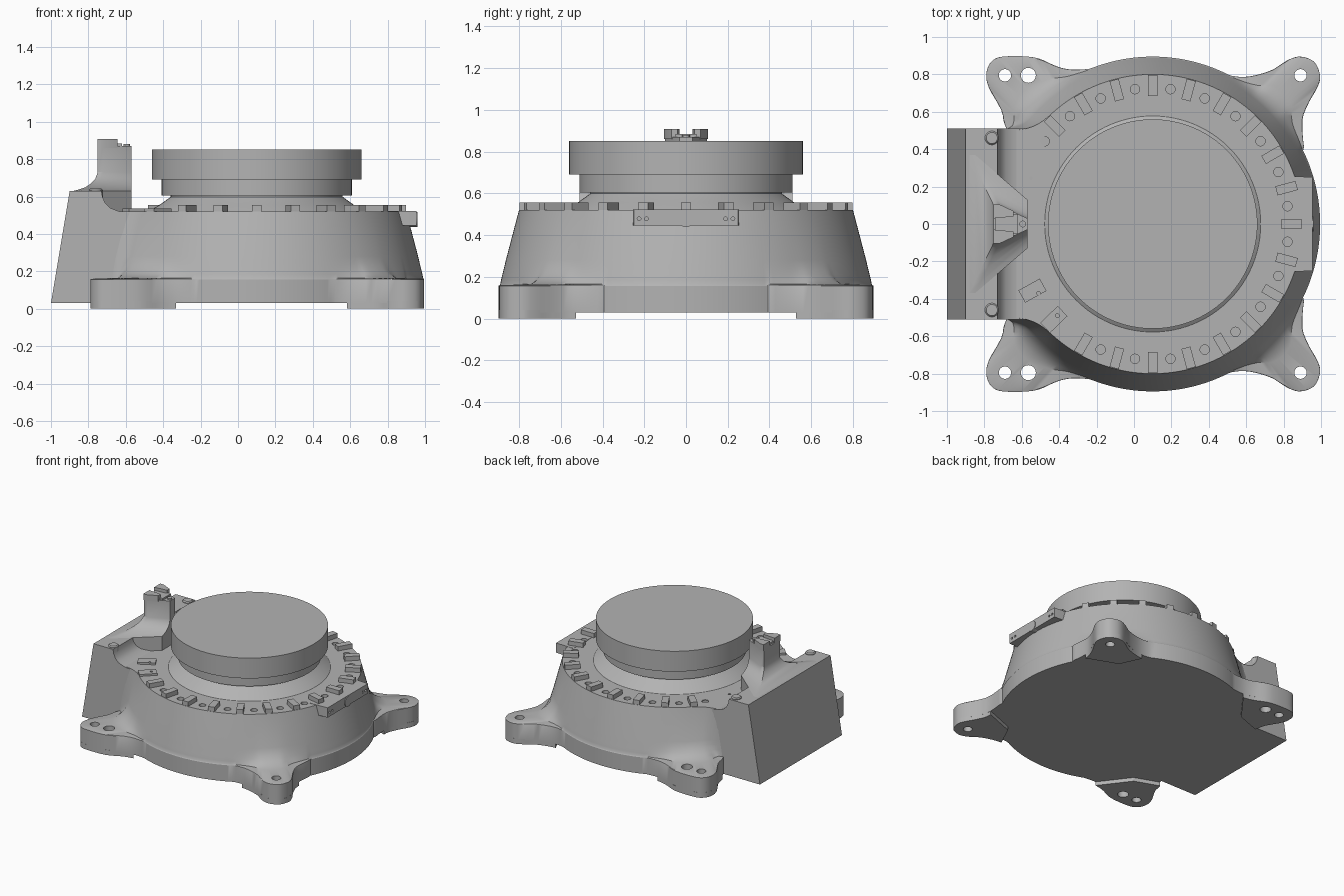
import bpy, bmesh, math
from math import sin, cos, radians
from mathutils import Matrix, Vector

cube = bpy.data.objects.get("Cube")
if cube:
    bpy.data.objects.remove(cube, do_unlink=True)

AXIS = 0.1  # x of the turntable axis
grey = bpy.data.materials.new("machined_grey")
grey.use_nodes = True
grey.diffuse_color = (0.45, 0.45, 0.45, 1)
grey.node_tree.nodes["Principled BSDF"].inputs["Base Color"].default_value = (0.45, 0.45, 0.45, 1)


def finish(name, bm):
    bmesh.ops.recalc_face_normals(bm, faces=bm.faces)
    mesh = bpy.data.meshes.new(name)
    bm.to_mesh(mesh)
    bm.free()
    mesh.materials.append(grey)
    ob = bpy.data.objects.new(name, mesh)
    bpy.context.collection.objects.link(ob)
    return ob


def loft(name, rings):
    """Skin closed rings of equal length and cap both ends."""
    bm = bmesh.new()
    loops = [[bm.verts.new(p) for p in ring] for ring in rings]
    n = len(loops[0])
    for a, b in zip(loops, loops[1:]):
        for i in range(n):
            j = (i + 1) % n
            bm.faces.new((a[i], a[j], b[j], b[i]))
    bm.faces.new(loops[0])
    bm.faces.new(loops[-1])
    return finish(name, bm)


def prism(name, outline, z0, z1):
    return loft(name, [[(x, y, z) for x, y in outline] for z in (z0, z1)])


def box(name, x0, x1, y0, y1, z0, z1):
    return prism(name, [(x0, y0), (x1, y0), (x1, y1), (x0, y1)], z0, z1)


def revolve(name, profile, x=AXIS, y=0, n=96):
    ang = [2 * math.pi * i / n for i in range(n)]
    return loft(name, [[(x + r * cos(a), y + r * sin(a), z) for a in ang] for r, z in profile])


def smooth_path(pts, steps=6):
    """Catmull-Rom curve through the points."""
    pts = [Vector(p) for p in pts]
    out = []
    for a, b, c, d in zip(pts, pts[1:], pts[2:], pts[3:]):
        for k in range(steps):
            t = k / steps
            out.append(0.5 * (2 * b + (c - a) * t + (2 * a - 5 * b + 4 * c - d) * t * t
                              + (3 * b - a - 3 * c + d) * t ** 3))
    return out + [pts[-2]]


# Foot outlines, on the +y side
right_foot = smooth_path([(.93, .3), (.91, .4), (.9, .55), (.93, .64), (.98, .73), (.995, .79), (.965, .865),
                          (.89, .895), (.82, .875), (.73, .82), (.583, .786), (.433, .815), (.3, .86)])
left_foot = smooth_path([(0, .88), (-.12, .85), (-.29, .825), (-.4, .838), (-.53, .89), (-.7, .895), (-.765, .865),
                         (-.79, .8), (-.775, .727), (-.71, .61), (-.69, .53), (-.62, .4), (-.5, .3)])


def polar(path):
    return sorted((math.atan2(p.y, p.x - AXIS), math.hypot(p.x - AXIS, p.y)) for p in path)


FEET = [polar(right_foot), polar(left_foot)]


def foot_radius(a):
    for foot in FEET:
        for (a0, r0), (a1, r1) in zip(foot, foot[1:]):
            if a0 <= a <= a1:
                return r0 + (r1 - r0) * (a - a0) / max(a1 - a0, 1e-6)
    return 0


def body_radius(a, cone, fade):
    a = abs(a)
    r = cone
    if cos(a) < 0:  # soft blend into the rear housing
        side = min(0.5 / max(sin(a), 1e-4), 0.76 / -cos(a))
        h = max(0.12 - abs(r - side), 0) / 0.12
        r = max(r, side) + h * h * 0.03
    return max(r, cone + (foot_radius(a) - cone) * fade)


# Main body: tapered drum with feet blended in
angles = [radians(i - 180) for i in range(360)]
levels = [(.03, .895, 1), (.157, .895, 1), (.16, .893, .97), (.165, .89, .3), (.185, .886, .16),
          (.21, .88, .07), (.25, .87, .02), (.28, .863, 0), (.52, .80, 0)]
body = loft("body", [[(AXIS + body_radius(a, c, f) * cos(a), body_radius(a, c, f) * sin(a), z) for a in angles]
                     for z, c, f in levels])

# Pads under the feet
pads = []
for s, side in ((1, "back"), (-1, "front")):
    for path, x_name, inner in ((right_foot, "left", (.66, .62)), (left_foot, "right", (-.5, .6))):
        edge = [(p.x, s * p.y) for p in path if p.y > .52 and (p.x > .56 or -.79 <= p.x < -.32)]
        pads.append(prism(f"{side}_{x_name}_pad", edge + [(inner[0], s * inner[1])], 0, .04))

# Rear housing with a curved front edge
curve = [(-.73, .63), (-.725, .6), (-.71, .565), (-.685, .54), (-.64, .522), (-.6, .515), (-.4, .51), (-.4, .03)]
loft("rear_housing", [[(x, y, z) for x, z in [(-1, .03), (-.9, .63)] + curve] for y in (-.51, .51)])

# Flared post on the housing
rings = []
for z, f in ((.5, 1), (.63, 1), (.637, .78), (.65, .5), (.67, .27), (.695, .1), (.73, 0), (.87, 0)):
    w, b, x = .03 + .1 * f, .1 + .27 * f, -.75 - .13 * f
    rings.append([(-.57, -w, z), (-.57, w, z), (x + .03, b, z), (x, b, z), (x, -b, z), (x + .03, -b, z)])
loft("post", rings)
for s, side in ((1, "back"), (-1, "front")):
    prism(f"{side}_post_jaw", [(-.75, s * .03), (-.75, s * .105), (-.72, s * .105), (-.645, s * .07),
                               (-.645, s * .04)], .86, .908)
    revolve(f"{side}_pin", [(.037, .5), (.037, .635), (.03, .643)], -.76, s * .46, 24)
prism("post_slide", [(-.74, -.05), (-.62, -.05), (-.62, .05), (-.74, .05)], .86, .884)
revolve("post_button", [(.018, .86), (.018, .88)], -.595, 0, 20)

# Turntable
revolve("collar", [(.59, .51), (.575, .522), (.52, .555), (.46, .598), (.46, .62)])
revolve("lower_disc", [(.51, .605), (.51, .7)])
revolve("upper_disc", [(.56, .69), (.56, .85)])

# Ring of index blocks
def turned_block(name, deg, r0, r1, w, top):
    ob = box(name, r0, r1, -w / 2, w / 2, .51, top)
    ob.data.transform(Matrix.Translation((AXIS, 0, 0)) @ Matrix.Rotation(radians(deg), 4, 'Z'))
    return ob


drilled = [body] + pads
for i in range(-8, 10):
    turned_block(f"index_block_{i + 9}", i * 15, .685, .797, .05, .555)
for i, deg in enumerate((-150, -135)):
    drilled.append(turned_block(f"sensor_block_{i + 1}", deg - 1, .67, .80, .075, .535))

# Side bracket with a round boss
bracket = prism("side_bracket", [(.8, -.255), (.86, -.255), (.955, -.25), (.955, .25), (.86, .255), (.8, .255)], .445, .522)
drilled.append(bracket)


def boss(name, x0, x1, y, z, r, n=32):
    ring = [2 * math.pi * i / n for i in range(n)]
    return loft(name, [[(x, y + r * cos(a), z + r * sin(a)) for a in ring] for x in (x0, x1)])


boss("bracket_boss", .8, .96, 0, .478, .04)

# Holes
cutters = []
for s in (1, -1):
    for x, r in ((.89, .033), (-.69, .033), (-.565, .04)):
        cutters.append(revolve("cutter", [(r, -.1), (r, .3)], x, s * .795, 32))
    for y in (.19, .225):
        cutters.append(boss("cutter", .93, 1.1, s * y, .478, .009, 12))
for i in range(-9, 9):
    a = radians(i * 15 + 7.5)
    if i > -9:
        cutters.append(revolve("cutter", [(.025, .49), (.025, .7)], AXIS + .727 * cos(a), .727 * sin(a), 20))
a = radians(142.5)
cutters.append(revolve("cutter", [(.025, .49), (.025, .7)], AXIS + .727 * cos(a), .727 * sin(a), 20))
for x, y in ((-.55, .245), (-.51, -.37), (-.41, -.49)):
    cutters.append(revolve("cutter", [(.01, .5), (.01, .7)], x, y, 12))
bpy.ops.object.select_all(action='DESELECT')
for c in cutters:
    c.select_set(True)
bpy.context.view_layer.objects.active = cutters[0]
bpy.ops.object.join()
drill = cutters[0]
for ob in drilled:
    mod = ob.modifiers.new("holes", 'BOOLEAN')
    mod.operation, mod.solver, mod.object = 'DIFFERENCE', 'EXACT', drill
    bpy.context.view_layer.objects.active = ob
    bpy.ops.object.modifier_apply(modifier=mod.name)
bpy.data.objects.remove(drill, do_unlink=True)

# Smooth shading with sharp edges kept
for ob in bpy.context.collection.objects:
    if ob.type == 'MESH':
        bpy.ops.object.select_all(action='DESELECT')
        ob.select_set(True)
        bpy.context.view_layer.objects.active = ob
        bpy.ops.object.shade_smooth_by_angle(angle=radians(32))
